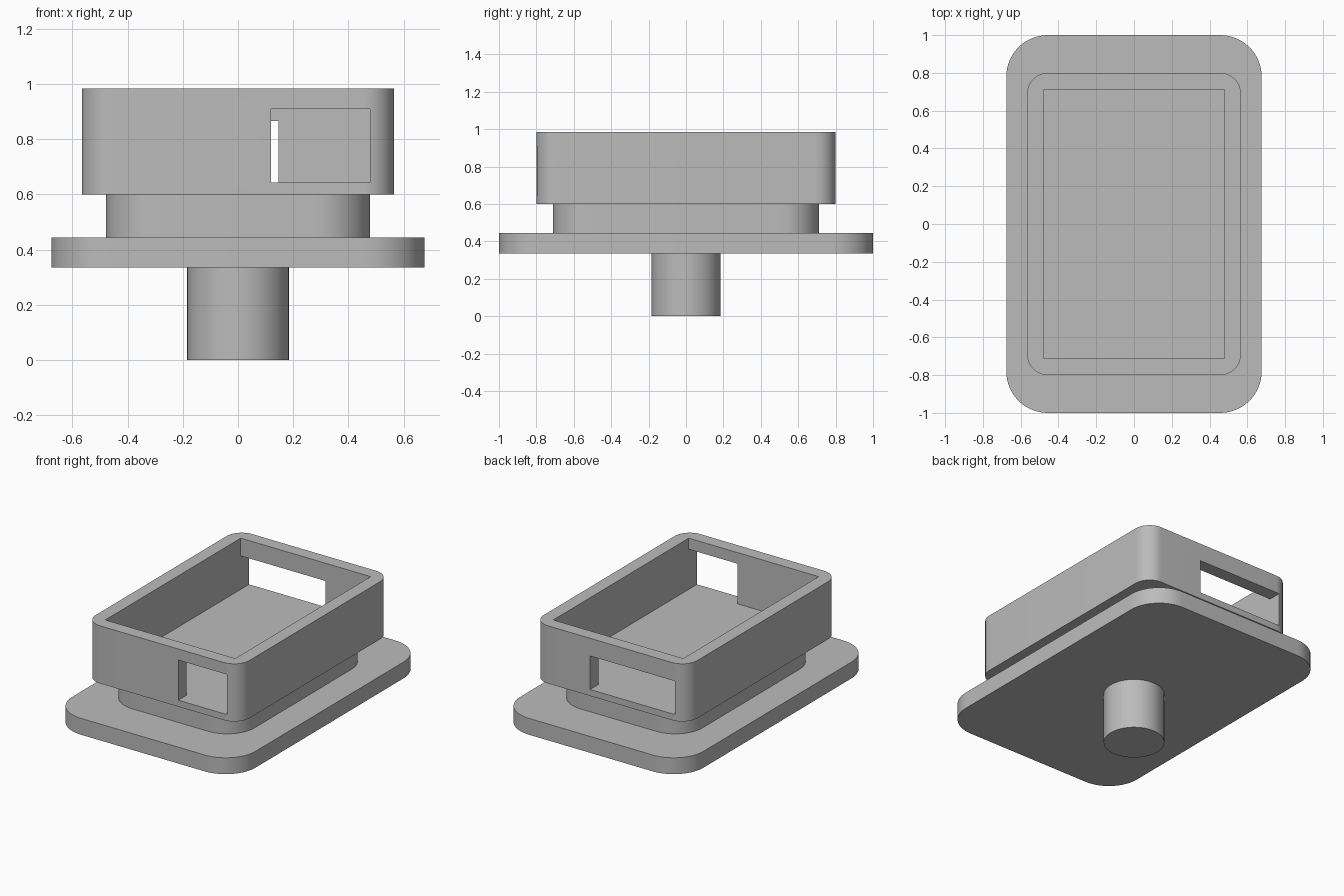
import bpy, bmesh, math

cube = bpy.data.objects.get("Cube")
if cube:
    bpy.data.objects.remove(cube, do_unlink=True)

GREY = (0.5, 0.5, 0.5, 1)
grey = bpy.data.materials.new("plain grey")
grey.use_nodes = True
grey.diffuse_color = GREY
grey.node_tree.nodes["Principled BSDF"].inputs["Base Color"].default_value = GREY


def rounded_outline(hx, hy, r, steps=16):
    """Counter-clockwise rectangle outline with rounded corners."""
    points = []
    for q, (sx, sy) in enumerate([(1, 1), (-1, 1), (-1, -1), (1, -1)]):
        for i in range(steps + 1):
            a = math.pi / 2 * (q + i / steps)
            points.append((sx * (hx - r) + r * math.cos(a),
                           sy * (hy - r) + r * math.sin(a)))
    return points


def circle_outline(r, n=64):
    return [(r * math.cos(2 * math.pi * i / n), r * math.sin(2 * math.pi * i / n))
            for i in range(n)]


def extrude(name, outline, z0, z1):
    bm = bmesh.new()
    base = bm.faces.new([bm.verts.new((x, y, z0)) for x, y in outline])
    out = bmesh.ops.extrude_face_region(bm, geom=[base], use_keep_orig=True)
    top = [v for v in out["geom"] if isinstance(v, bmesh.types.BMVert)]
    bmesh.ops.translate(bm, verts=top, vec=(0, 0, z1 - z0))
    bmesh.ops.recalc_face_normals(bm, faces=bm.faces)
    mesh = bpy.data.meshes.new(name)
    bm.to_mesh(mesh)
    bm.free()
    mesh.materials.append(grey)
    obj = bpy.data.objects.new(name, mesh)
    bpy.context.collection.objects.link(obj)
    return obj


def cut(target, x0, x1, y0, y1, z0, z1):
    """Subtract a box from the target and discard the cutter."""
    cutter = extrude("cutter", [(x0, y0), (x1, y0), (x1, y1), (x0, y1)], z0, z1)
    cutter.hide_render = True
    bpy.context.view_layer.objects.active = target
    mod = target.modifiers.new("cut", "BOOLEAN")
    mod.operation, mod.solver, mod.object = "DIFFERENCE", "EXACT", cutter
    bpy.ops.object.modifier_apply(modifier=mod.name)
    bpy.data.objects.remove(cutter, do_unlink=True)


# Stem, flange and neck
stem = extrude("stem", circle_outline(0.184), 0, 0.335)
flange = extrude("flange", rounded_outline(0.676, 1.0, 0.22), 0.335, 0.444)
neck = extrude("neck", rounded_outline(0.479, 0.711, 0.2), 0.444, 0.6)

# Open-topped housing with a window in each end wall
FLOOR = 0.643
housing = extrude("housing", rounded_outline(0.566, 0.8, 0.11), 0.6, 0.984)
cut(housing, -0.479, 0.479, -0.713, 0.713, FLOOR, 1.2)
cut(housing, 0.12, 0.479, -1, -0.6, FLOOR, 0.91)
cut(housing, -0.479, 0.146, 0.6, 1, FLOOR, 0.866)

# Smooth the rounded corners and keep hard edges
bpy.ops.object.select_all(action="DESELECT")
for part in (stem, flange, neck, housing):
    part.select_set(True)
bpy.context.view_layer.objects.active = housing
bpy.ops.object.shade_smooth_by_angle(angle=math.radians(30))
